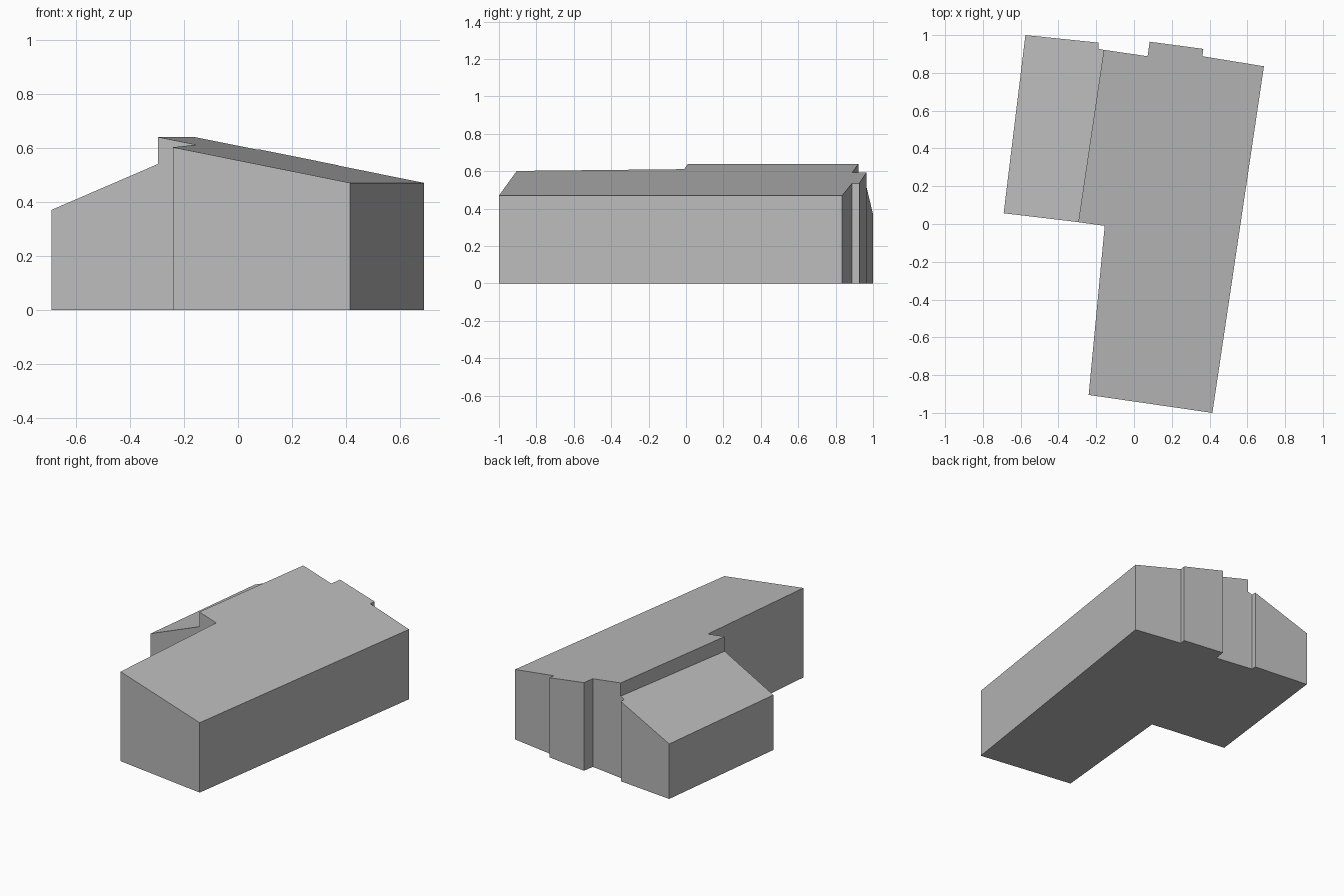
import bpy, bmesh
from mathutils import Vector

cube = bpy.data.objects.get("Cube")
if cube:
    bpy.data.objects.remove(cube, do_unlink=True)

# One plain grey for walls and roofs
GREY = (0.5, 0.5, 0.5, 1.0)
grey = bpy.data.materials.new("plain grey")
grey.use_nodes = True
grey.diffuse_color = GREY
grey.node_tree.nodes["Principled BSDF"].inputs["Base Color"].default_value = GREY


def lean_to(name, footprint, eave, eave_height, slope):
    """Raise a footprint into a block whose flat roof plane climbs away from the eave line."""
    start, end = Vector(eave[0]), Vector(eave[1])
    along = (end - start).normalized()
    bm = bmesh.new()
    base = bm.faces.new([bm.verts.new((x, y, 0)) for x, y in footprint])
    roof = bmesh.ops.extrude_face_region(bm, geom=[base], use_keep_orig=True)
    for v in roof["geom"]:
        if isinstance(v, bmesh.types.BMVert):
            run = abs(along.cross(v.co.xy - start))
            v.co.z = eave_height + slope * run
    bmesh.ops.recalc_face_normals(bm, faces=bm.faces)
    mesh = bpy.data.meshes.new(name)
    bm.to_mesh(mesh)
    bm.free()
    mesh.materials.append(grey)
    obj = bpy.data.objects.new(name, mesh)
    bpy.context.collection.objects.link(obj)
    return obj


# Corners shared by the hall and the wing
joint_front, joint_back = (-0.295, 0.01), (-0.16, 0.922)

# Long hall with a shallow bay at the back and a step on its left side
hall_eave = [(0.415, -1.0), (0.688, 0.835)]
lean_to("main_hall",
        [(-0.24, -0.905), *hall_eave,
         (0.362, 0.888), (0.367, 0.927), (0.083, 0.965), (0.072, 0.888),
         joint_back, joint_front, (-0.155, -0.01)],
        hall_eave, 0.47, 0.199)

# Lower side wing with a steeper roof
wing_eave = [(-0.575, 1.0), (-0.69, 0.057)]
lean_to("side_wing",
        [*wing_eave, joint_front, joint_back, (-0.189, 0.927), (-0.187, 0.96)],
        wing_eave, 0.37, 0.428)
